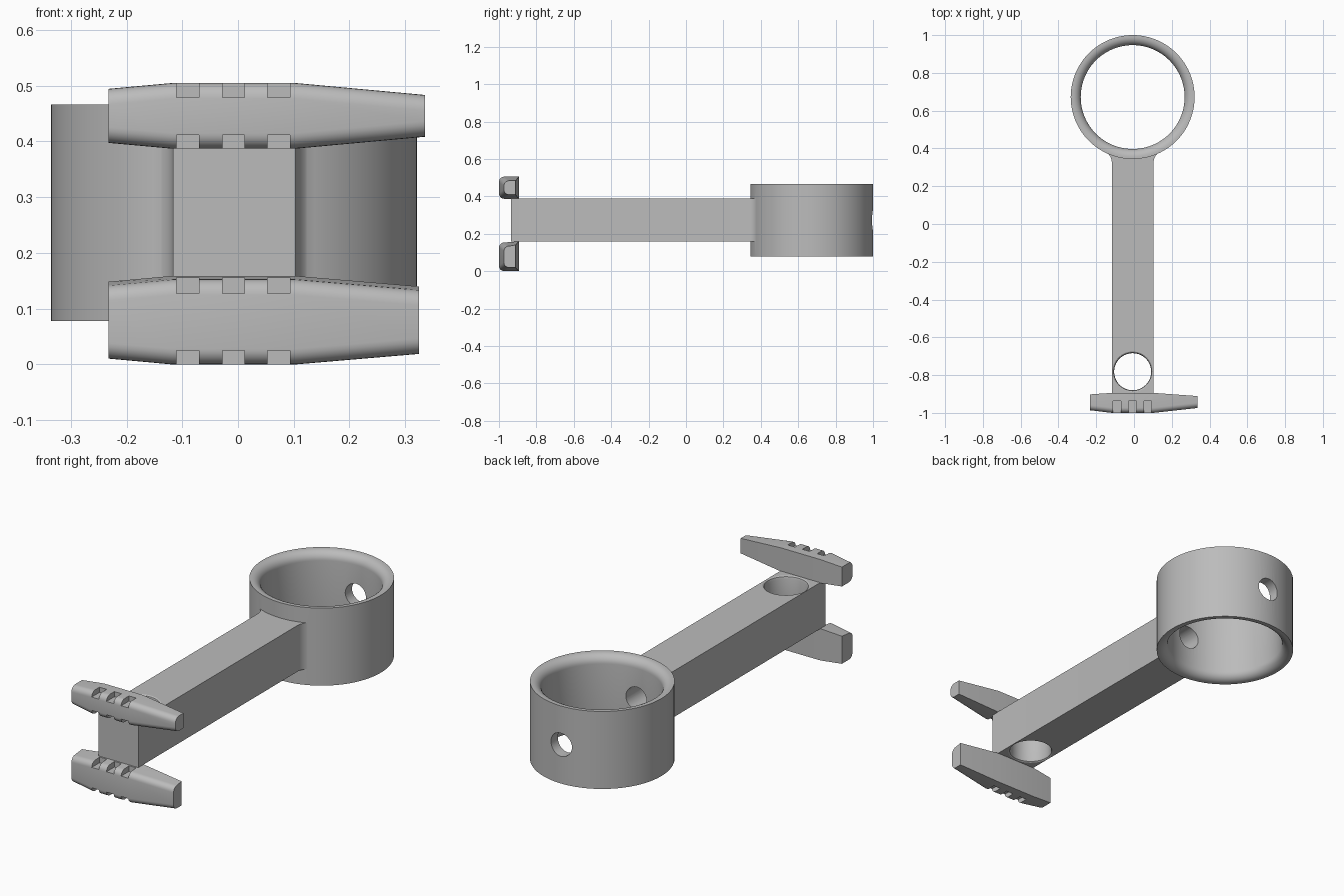
import bpy, bmesh
from math import cos, sin, pi, radians
from mathutils import Matrix, Vector

if "Cube" in bpy.data.objects:
    bpy.data.objects.remove(bpy.data.objects["Cube"])

grey = bpy.data.materials.new("plain grey")
grey.use_nodes = True
COLOUR = (0.5, 0.5, 0.5, 1)
grey.diffuse_color = COLOUR
grey.node_tree.nodes["Principled BSDF"].inputs["Base Color"].default_value = COLOUR

CX = -0.007               # centre line of the arm and ring
ARM_Z0, ARM_Z1 = 0.158, 0.389


def loft(name, sections, cyclic=False):
    """Skin equal-length closed sections; cap the ends unless cyclic."""
    bm = bmesh.new()
    loops = [[bm.verts.new(p) for p in s] for s in sections]
    n = len(loops[0])
    pairs = list(zip(loops, loops[1:])) + ([(loops[-1], loops[0])] if cyclic else [])
    for a, b in pairs:
        for i in range(n):
            j = (i + 1) % n
            bm.faces.new((a[i], a[j], b[j], b[i]))
    if not cyclic:
        bm.faces.new(loops[0])
        bm.faces.new(loops[-1])
    bmesh.ops.recalc_face_normals(bm, faces=bm.faces)
    mesh = bpy.data.meshes.new(name)
    bm.to_mesh(mesh)
    bm.free()
    mesh.materials.append(grey)
    obj = bpy.data.objects.new(name, mesh)
    bpy.context.collection.objects.link(obj)
    return obj


def circle(r, z, n=64):
    return [Vector((r * cos(2 * pi * i / n), r * sin(2 * pi * i / n), z)) for i in range(n)]


def box(name, lo, hi):
    corners = [(lo[0], lo[1]), (hi[0], lo[1]), (hi[0], hi[1]), (lo[0], hi[1])]
    return loft(name, [[(x, y, z) for x, y in corners] for z in (lo[2], hi[2])])


def boolean(obj, tool, operation="DIFFERENCE"):
    mod = obj.modifiers.new(operation.title(), "BOOLEAN")
    mod.operation, mod.solver, mod.object = operation, "EXACT", tool
    bpy.context.view_layer.objects.active = obj
    bpy.ops.object.modifier_apply(modifier=mod.name)
    bpy.data.objects.remove(tool)


def smooth(obj):
    bpy.ops.object.select_all(action="DESELECT")
    obj.select_set(True)
    bpy.context.view_layer.objects.active = obj
    bpy.ops.object.shade_smooth_by_angle(angle=radians(30))


# Ring: wall section with rounded inner lips, swept round a circle
R_OUT, R_IN, LIP, Z0, Z1 = 0.328, 0.275, 0.043, 0.078, 0.466
arc = [i * pi / 16 for i in range(9)]
wall = [(R_OUT, Z0), (R_OUT, Z1)]
wall += [(R_IN + LIP * (1 - sin(a)), Z1 - LIP * (1 - cos(a))) for a in arc]
wall += [(R_IN + LIP * (1 - cos(a)), Z0 + LIP * (1 - sin(a))) for a in arc]
SEG = 96
ring = [[(CX + r * cos(2 * pi * k / SEG), 0.672 + r * sin(2 * pi * k / SEG), z) for r, z in wall]
        for k in range(SEG)]
body = loft("arm_and_ring", ring, cyclic=True)

# Arm: plan outline flaring into the ring
half = [(0.11, -0.935), (0.11, 0.325), (0.112, 0.341), (0.118, 0.356),
        (0.127, 0.368), (0.138, 0.377), (0.1, 0.385)]
outline = half + [(0, 0.37)] + [(-x, y) for x, y in reversed(half)]
arm = loft("arm", [[(CX + x, y, z) for x, y in outline] for z in (ARM_Z0, ARM_Z1)])
boolean(body, arm, "UNION")

# Upright hole with softly eased rims
steps = [(0.107, ARM_Z0 - 0.02), (0.107, ARM_Z0), (0.101, ARM_Z0 + 0.004), (0.098, ARM_Z0 + 0.014),
         (0.098, ARM_Z1 - 0.014), (0.101, ARM_Z1 - 0.004), (0.107, ARM_Z1), (0.107, ARM_Z1 + 0.02)]
hole = loft("upright_hole", [circle(r, z) for r, z in steps])
hole.data.transform(Matrix.Translation((CX, -0.782, 0)))
boolean(body, hole)

# Long bore through the arm into the ring
bore = loft("long_bore", [circle(0.058, z) for z in (-0.55, 1.1)])
bore.data.transform(Matrix.Translation((CX, 0, 0.272)) @ Matrix.Rotation(-pi / 2, 4, "X"))
boolean(body, bore)
smooth(body)


def bar_section(x, y0, y1, z0, z1, lift):
    """Square back edge, rounded front edges."""
    r = 0.028
    turn = [i * pi / 12 for i in range(7)]
    pts = [(x, y1, z0), (x, y1, z1 + lift)]
    pts += [(x, y0 + r * (1 - sin(a)), z1 - r * (1 - cos(a))) for a in turn]
    pts += [(x, y0 + r * (1 - cos(a)), z0 + r * (1 - sin(a))) for a in turn]
    return pts


def cross_bar(name, x_end, z0, z1, left_in, right_in, lift):
    """Tapered bar, full size where it meets the arm."""
    obj = loft(name, [
        bar_section(-0.232, -0.986, -0.902, z0 + left_in, z1 - left_in, lift),
        bar_section(-0.117, -1, -0.894, z0, z1, lift),
        bar_section(0.102, -1, -0.894, z0, z1, lift),
        bar_section(x_end, -0.974, -0.911, z0 + right_in, z1 - right_in, lift)])
    # Three grip notches along the upper and lower front edges
    for x in (-0.09, -0.008, 0.073):
        for lo, hi in ((z0 - 0.02, z0 + 0.025), (z1 - 0.026, z1 + 0.02)):
            boolean(obj, box("notch", (x - 0.02, -1.05, lo), (x + 0.02, -0.938, hi)))
    smooth(obj)


cross_bar("upper_cross_bar", 0.335, 0.387, 0.505, 0.0105, 0.0215, 0)
cross_bar("lower_cross_bar", 0.325, 0, 0.153, 0.0105, 0.019, 0.006)
